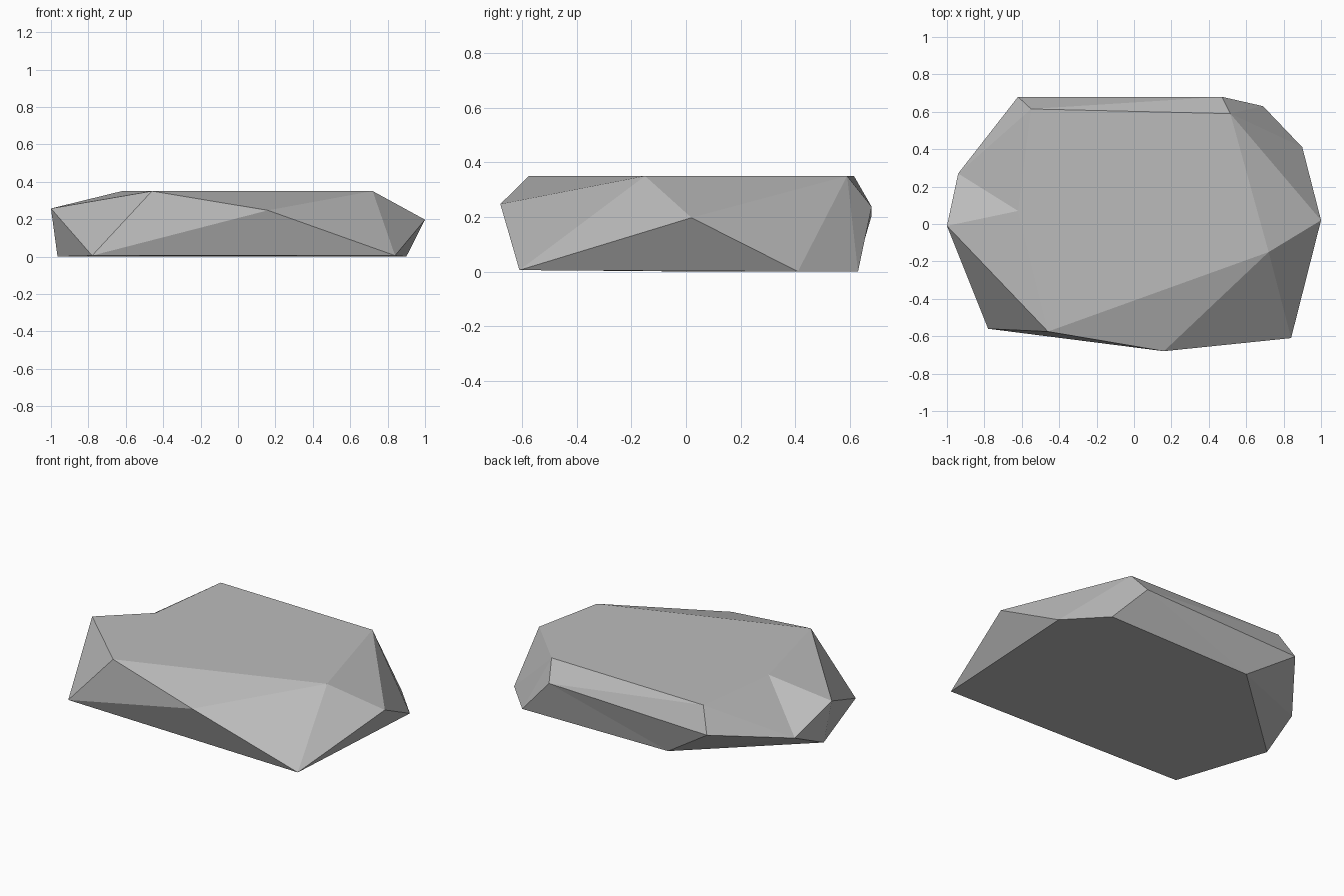
import bpy
import bmesh

cube = bpy.data.objects.get("Cube")
if cube:
    bpy.data.objects.remove(cube, do_unlink=True)

# Grey stone material
stone = bpy.data.materials.new("grey_stone")
stone.use_nodes = True
colour = (0.5, 0.5, 0.5, 1)
stone.diffuse_color = colour
shader = next(n for n in stone.node_tree.nodes if n.type == "BSDF_PRINCIPLED")
shader.inputs["Base Color"].default_value = colour

# Base outline, resting on the ground
base = {
    "J": (0.84, -0.61, 0.005), "H": (0.9, 0.41, 0), "G": (0.69, 0.63, 0),
    "Q": (-0.31, 0.62, 0), "R": (-0.965, 0.02, 0), "N": (-0.78, -0.56, 0.005),
}
# Widest corners, around mid height
shoulder = {
    "L": (0.16, -0.68, 0.247), "I": (1, 0.02, 0.197), "E": (0.47, 0.68, 0.237),
    "C": (-0.62, 0.68, 0.205), "B": (-0.94, 0.27, 0.116), "A": (-1, -0.01, 0.257),
}
# Flat top outline
top_height = 0.35
top = {"M": (-0.46, -0.575), "K": (0.72, -0.15), "F": (0.515, 0.59),
       "D": (-0.55, 0.615), "P": (-0.62, 0.07)}

# Facets, named by their corners
caps = ["JHGQRN", "MKFDP"]
front_facets = ["NJL", "NLM", "LKM", "LJK"]
left_facets = ["JIK", "JHI", "HFI", "KIF", "HGF", "GEF"]
back_facets = ["GQE", "QCE", "ECD", "EDF"]
right_facets = ["QRB", "QBC", "BDC", "BPD", "ABP", "AMP", "RAB", "NAR", "NMA"]

bm = bmesh.new()
corner = {name: bm.verts.new(co) for name, co in {**base, **shoulder}.items()}
corner.update({name: bm.verts.new((*xy, top_height)) for name, xy in top.items()})
for facet in caps + front_facets + left_facets + back_facets + right_facets:
    bm.faces.new([corner[name] for name in facet])
bmesh.ops.recalc_face_normals(bm, faces=bm.faces)

# Faceted rock object, flat shaded
mesh = bpy.data.meshes.new("flat_rock")
bm.to_mesh(mesh)
bm.free()
mesh.materials.append(stone)
rock = bpy.data.objects.new("flat_rock", mesh)
bpy.context.collection.objects.link(rock)
